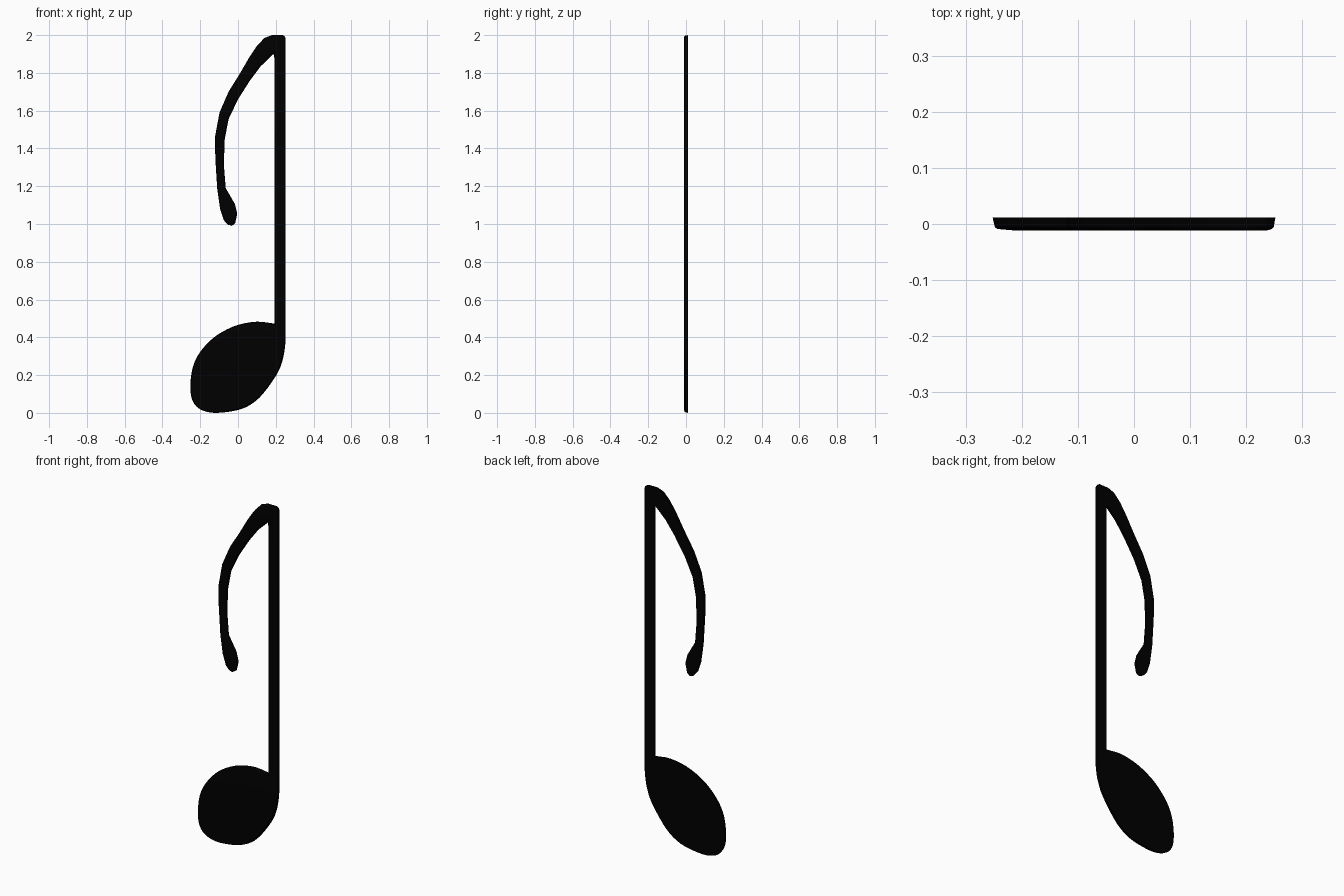
import bpy, bmesh
from math import radians
from mathutils import Vector

if "Cube" in bpy.data.objects:
    bpy.data.objects.remove(bpy.data.objects["Cube"])


def smooth(points, steps=3):
    """Catmull-Rom curve through the points."""
    p = [Vector(q) for q in points]
    p = [2 * p[0] - p[1]] + p + [2 * p[-1] - p[-2]]
    out = []
    for a, b, c, d in zip(p, p[1:], p[2:], p[3:]):
        for k in range(steps):
            t = k / steps
            out.append(.5 * (2 * b + (c - a) * t + (2 * a - 5 * b + 4 * c - d) * t * t
                             + (3 * b - a - 3 * c + d) * t ** 3))
    return out + [p[-2]]


# Outline in (x, z), counter-clockwise seen from the front
head = [(.192, .473), (.10, .483), (0, .466), (-.085, .428), (-.15, .38), (-.207, .313),
        (-.24, .24), (-.252, .15), (-.246, .08), (-.222, .036), (-.18, .01), (-.11, 0),
        (0, .015), (.072, .047), (.133, .102), (.205, .203), (.235, .275), (.249, .35), (.252, .41)]
stem_top = [(.252, 1.98), (.249, 1.992), (.238, 2.0)]
flag_outer = [(.18, 2.0), (.14, 1.985), (.10, 1.943), (.06, 1.883), (.012, 1.80),
              (-.05, 1.70), (-.098, 1.59), (-.122, 1.46), (-.12, 1.345), (-.11, 1.185),
              (-.095, 1.08)]
flag_tip = [(-.075, 1.02), (-.055, .997), (-.033, .99), (-.015, 1.003), (-.004, 1.055),
            (-.017, 1.107)]
flag_inner = [(-.065, 1.19), (-.075, 1.315), (-.07, 1.45), (-.05, 1.555), (0, 1.66),
              (.065, 1.762), (.12, 1.835), (.188, 1.90), (.192, 1.88)]
head_curve = smooth(head)
outline = head_curve + [Vector(p) for p in stem_top + flag_outer + flag_tip + flag_inner]


def inset_point(i, dist):
    """Move an outline corner inwards by dist, with a mitred corner."""
    p, n = outline[i], len(outline)
    a = (p - outline[i - 1]).normalized()
    b = (outline[(i + 1) % n] - p).normalized()
    na, nb = Vector((-a.y, a.x)), Vector((-b.y, b.x))
    return p + (na + nb) * dist / (1 + na.dot(nb))


# Flat back, slightly tapered sides, rounded front edge that is wider on the head
bm = bmesh.new()
rings = []
for dist, head_dist, y in [(0, 0, .0115), (.003, .004, -.0055), (.006, .008, -.0088),
                           (.014, .035, -.0112)]:
    ring = []
    for i in range(len(outline)):
        on_head = 2 < i < len(head_curve) - 6
        p = inset_point(i, head_dist if on_head else dist)
        ring.append(bm.verts.new((p.x, y, p.y)))
    rings.append(ring)
for lower, upper in zip(rings, rings[1:]):
    for i in range(len(outline)):
        bm.faces.new((lower[i - 1], lower[i], upper[i], upper[i - 1]))
bm.faces.new(rings[0])
bm.faces.new(rings[-1])
bmesh.ops.recalc_face_normals(bm, faces=bm.faces)
bmesh.ops.triangulate(bm, faces=[f for f in bm.faces if len(f.verts) > 4])

mesh = bpy.data.meshes.new("eighth_note")
bm.to_mesh(mesh)
bm.free()
note = bpy.data.objects.new("eighth_note", mesh)
bpy.context.collection.objects.link(note)

# Black finish
black = bpy.data.materials.new("black")
black.diffuse_color = (0, 0, 0, 1)
black.use_nodes = True
black.node_tree.nodes["Principled BSDF"].inputs["Base Color"].default_value = black.diffuse_color
mesh.materials.append(black)

bpy.context.view_layer.objects.active = note
note.select_set(True)
bpy.ops.object.shade_smooth_by_angle(angle=radians(30))
